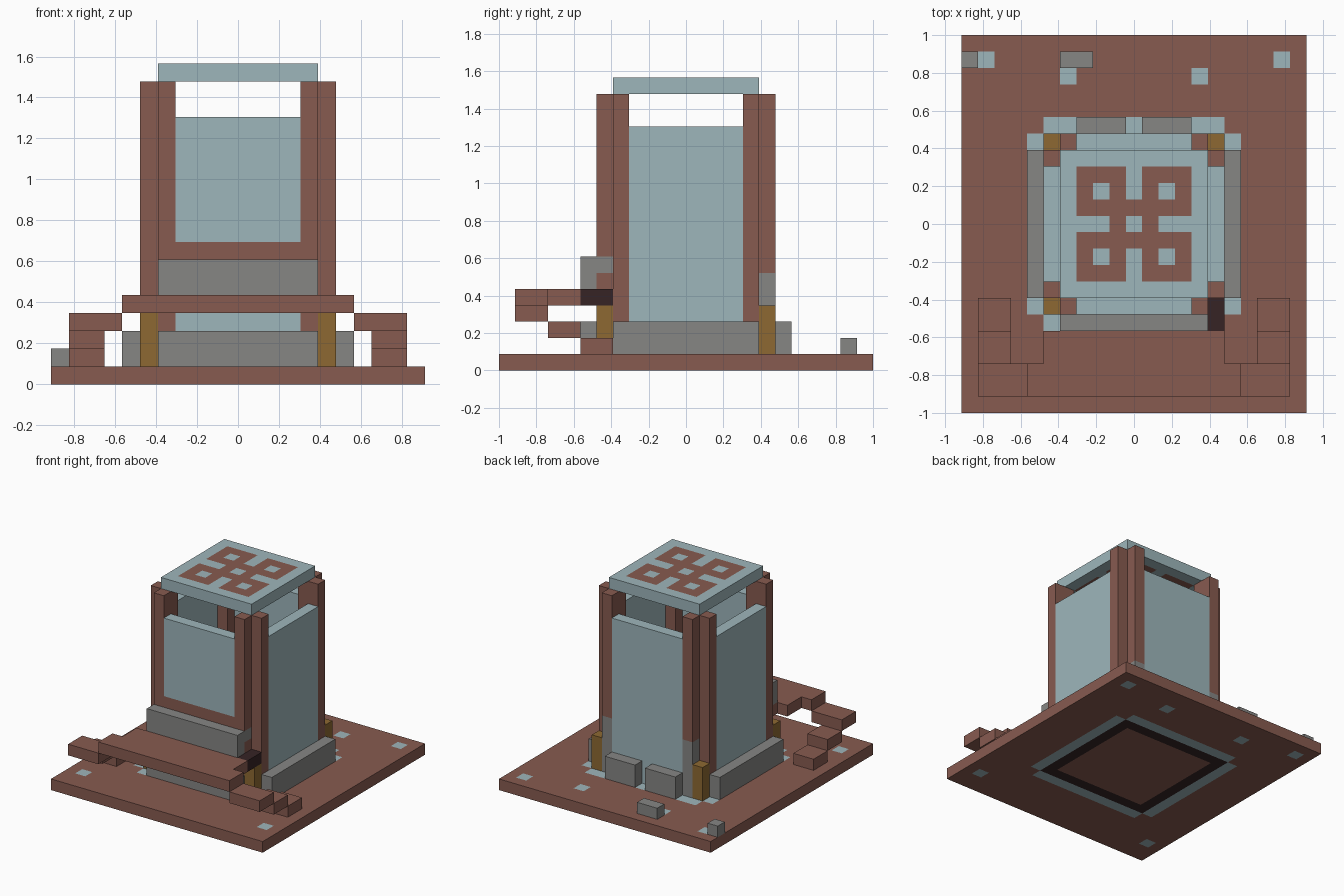
import bpy
import bmesh
from mathutils import Matrix, Vector

cube = bpy.data.objects.get("Cube")
if cube:
    bpy.data.objects.remove(cube, do_unlink=True)

U = 2 / 23  # one building block


def material(name, hexcode):
    rgb = [int(hexcode[i:i + 2], 16) / 255 for i in (0, 2, 4)]
    lin = [c / 12.92 if c < 0.04 else ((c + 0.055) / 1.055) ** 2.4 for c in rgb]
    m = bpy.data.materials.new(name)
    m.use_nodes = True
    m.diffuse_color = (*lin, 1)
    m.node_tree.nodes["Principled BSDF"].inputs["Base Color"].default_value = (*lin, 1)
    return m


BROWN = material("red_brown", "875B50")
PALE = material("pale_blue", "9EB6BB")
GRAY = material("stone_gray", "868684")
GOLD = material("ochre", "8D6932")
DARK = material("dark_brown", "362425")


def add_object(name, bm, mats):
    mesh = bpy.data.meshes.new(name)
    bm.to_mesh(mesh)
    bm.free()
    for m in mats:
        mesh.materials.append(m)
    ob = bpy.data.objects.new(name, mesh)
    bpy.context.collection.objects.link(ob)
    return ob


def block(name, mat, xs, ys, zs):
    """Box covering whole cells: inclusive x and y cell ranges, z from bottom to top."""
    lo = Vector((min(xs) - 0.5, min(ys) - 0.5, zs[0])) * U
    hi = Vector((max(xs) + 0.5, max(ys) + 0.5, zs[1])) * U
    bm = bmesh.new()
    place = Matrix.Translation((lo + hi) / 2) @ Matrix.Diagonal((*(hi - lo), 1))
    bmesh.ops.create_cube(bm, size=1, matrix=place)
    return add_object(name, bm, [mat])


def pair(name, mat, xs, ys, zs):
    """The same block on the left (+x) and mirrored to the right (-x)."""
    block("left_" + name, mat, xs, ys, zs)
    block("right_" + name, mat, [-x for x in xs], ys, zs)


def tiled_slab(name, nx, ny, z, mats, rule):
    """One-block-thick slab whose cells are coloured by rule(i, j)."""
    bm = bmesh.new()
    bmesh.ops.create_grid(bm, x_segments=nx, y_segments=ny, size=0.5,
                          matrix=Matrix.Diagonal((nx * U, ny * U, 1, 1)))
    bmesh.ops.translate(bm, verts=bm.verts, vec=(0, 0, z * U))
    for f in bm.faces:
        c = f.calc_center_median() / U
        f.material_index = rule(round(c.x), round(c.y))
    ob = add_object(name, bm, mats)
    mod = ob.modifiers.new("thickness", "SOLIDIFY")
    mod.thickness = U
    mod.offset = 1


# Ground slab: pale ring, dark ring inside it, and scattered pale tiles
SPOTS = {(9, 10), (4, 9), (9, -9)}


def ground_rule(i, j):
    a, b = sorted((abs(i), abs(j)))
    if (abs(i), j) in SPOTS or (b == 6 and a < 6):
        return 1
    return 2 if b == 5 else 0


tiled_slab("ground_slab", 21, 23, 0, [BROWN, PALE, DARK], ground_rule)


# Roof slab: four square rings joined around a centre tile
def roof_rule(i, j):
    a, b = abs(i), abs(j)
    ring = 1 <= a <= 3 and 1 <= b <= 3 and (a, b) != (2, 2)
    return 1 if ring or a + b == 1 else 0


tiled_slab("roof_slab", 9, 9, 17, [PALE, BROWN], roof_rule)

# Corner posts, open at the outer corner, with a short ochre stub there
for side, s in (("front", -1), ("back", 1)):
    pair(side + "_post_core", BROWN, (4, 4), (4 * s, 4 * s), (1, 17))
    pair(side + "_post_side", BROWN, (5, 5), (4 * s, 4 * s), (1, 17))
    pair(side + "_corner_stub", GOLD, (5, 5), (5 * s, 5 * s), (1, 4))
pair("front_post_foot", BROWN, (4, 4), (-5, -5), (1, 6))
pair("front_post_band", GRAY, (4, 4), (-5, -5), (6, 7))
pair("front_post_face", BROWN, (4, 4), (-5, -5), (7, 17))
pair("back_post_foot", GRAY, (4, 4), (5, 5), (1, 6))
pair("back_post_face", BROWN, (4, 4), (5, 5), (6, 17))

# Wall panels
pair("wall_panel", PALE, (5, 5), (-3, 3), (1, 15))
block("back_wall_panel", PALE, (-3, 3), (5, 5), (1, 15))
block("front_wall_base", PALE, (-3, 3), (-5, -5), (1, 4))
block("front_wall_sill", BROWN, (-3, 3), (-5, -5), (4, 8))
block("front_wall_panel", PALE, (-3, 3), (-5, -5), (8, 15))

# Stone skirting around the walls
pair("side_skirting", GRAY, (6, 6), (-4, 4), (1, 3))
pair("back_skirting", GRAY, (1, 3), (6, 6), (1, 3))
block("front_skirting", GRAY, (-4, 4), (-6, -6), (1, 3))
block("front_lintel", GRAY, (-4, 4), (-6, -6), (5, 7))

# Raised porch, its dark end piece, and the steps down each side
block("porch_inner", BROWN, (-4, 4), (-6, -6), (4, 5))
block("porch_middle", BROWN, (-5, 5), (-8, -7), (4, 5))
block("porch_front", BROWN, (-6, 6), (-10, -9), (4, 5))
block("porch_end", DARK, (5, 5), (-6, -5), (4, 5))
pair("upper_step", BROWN, (7, 9), (-10, -9), (3, 4))
pair("middle_step", BROWN, (8, 9), (-8, -7), (2, 3))
pair("lower_step", BROWN, (8, 9), (-6, -5), (1, 2))

# Loose stones at the back
block("long_stone", GRAY, (-4, -3), (10, 10), (1, 2))
block("small_stone", GRAY, (-10, -10), (10, 10), (1, 2))
